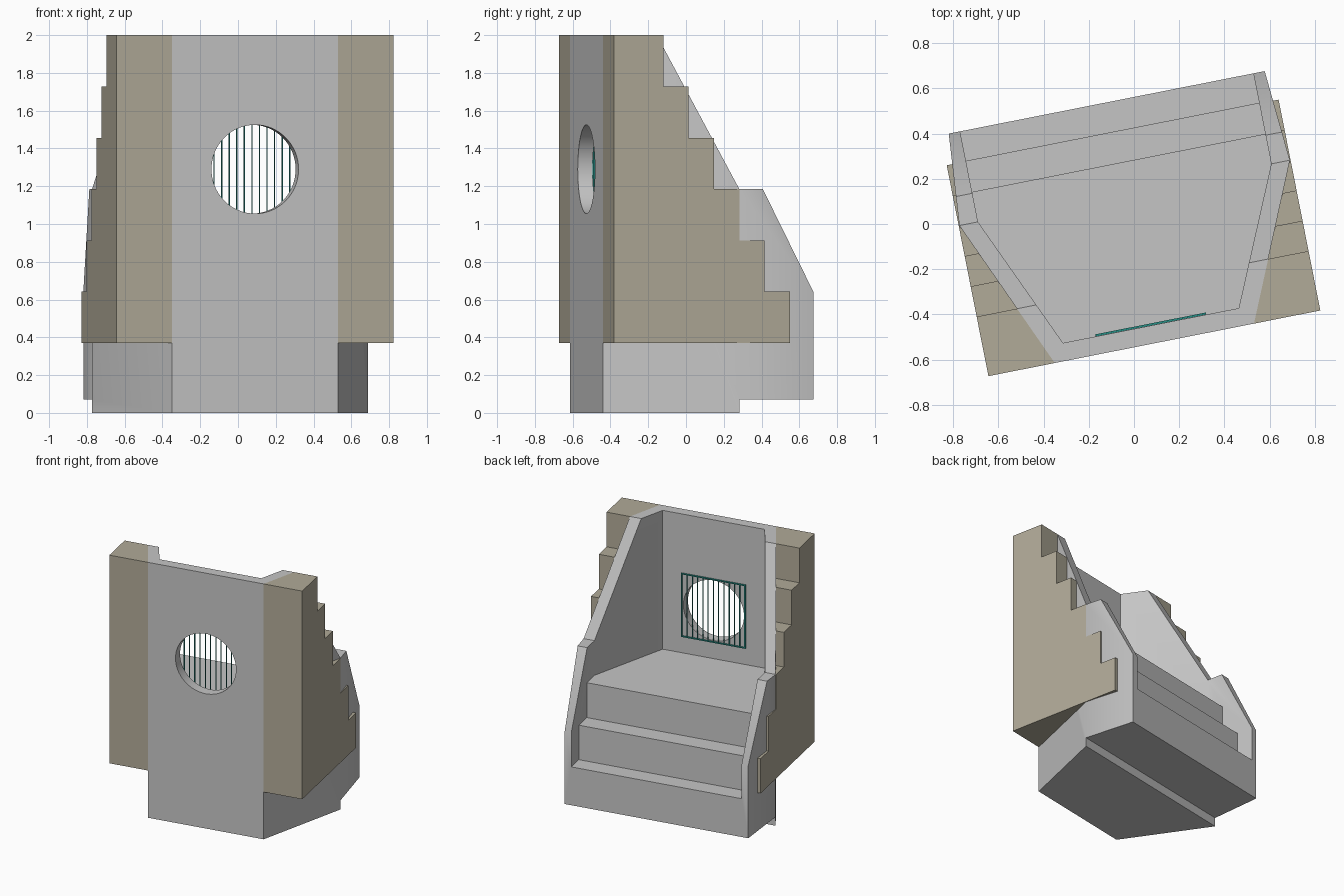
import bpy, bmesh, math
from mathutils import Matrix, Vector

if "Cube" in bpy.data.objects:
    bpy.data.objects.remove(bpy.data.objects["Cube"])

# The whole booth is turned a little about the vertical axis
PLACE = Matrix.Rotation(math.radians(11.19), 4, 'Z') @ Matrix.Translation((-0.014, 0, 0))
FRONT, MID, BACK = -0.535, 0.143, 0.551
STEP, RISE = 0.1365, 0.2717


def material(name, rgb):
    m = bpy.data.materials.new(name)
    m.use_nodes = True
    m.diffuse_color = (*rgb, 1)
    m.node_tree.nodes["Principled BSDF"].inputs["Base Color"].default_value = (*rgb, 1)
    return m


grey = material("stone grey", (0.56, 0.56, 0.56))
tan = material("sand tan", (0.44, 0.405, 0.315))
teal = material("grille teal", (0.02, 0.29, 0.25))


def to_object(name, bm, mat):
    bmesh.ops.recalc_face_normals(bm, faces=bm.faces)
    mesh = bpy.data.meshes.new(name)
    bm.to_mesh(mesh)
    bm.free()
    mesh.materials.append(mat)
    obj = bpy.data.objects.new(name, mesh)
    bpy.context.collection.objects.link(obj)
    return obj


def prism(name, points, sweep, mat):
    bm = bmesh.new()
    face = bm.faces.new([bm.verts.new(p) for p in points])
    ext = bmesh.ops.extrude_face_region(bm, geom=[face])
    moved = [g for g in ext["geom"] if isinstance(g, bmesh.types.BMVert)]
    bmesh.ops.translate(bm, verts=moved, vec=Vector(sweep))
    return to_object(name, bm, mat)


def combine(obj, cutter, operation):
    cutter.hide_render = True
    mod = obj.modifiers.new("cut", 'BOOLEAN')
    mod.operation, mod.object, mod.solver = operation, cutter, 'EXACT'
    bpy.context.view_layer.objects.active = obj
    bpy.ops.object.modifier_apply(modifier=mod.name)
    bpy.data.objects.remove(cutter)


def shaped(name, plan, side, mat):
    """Solid with the given plan outline (x, y) and side profile (y, z)."""
    obj = prism(name, [(x, y, -0.2) for x, y in plan], (0, 0, 2.5), mat)
    combine(obj, prism("profile", [(-1, y, z) for y, z in side], (2, 0, 0), mat), 'INTERSECT')
    return obj


def mirrored(half):
    return half + [(-x, y) for x, y in reversed(half)]


parts = []

# Main body: tapered plan, sloping side walls, raised rear underside
body = shaped("booth_body",
              mirrored([(0.449, FRONT), (0.745, MID), (0.712, BACK)]),
              [(-0.6, 0), (MID, 0), (MID, 0.07), (0.6, 0.07), (0.6, 0.542),
               (0.272, 1.185), (MID, 1.185), (-0.267, 2), (-0.6, 2)], grey)

# Hollow interior with floor and steps down to the rear
hollow = shaped("hollow",
                mirrored([(0.396, -0.455), (0.661, MID), (0.661, 0.7)]),
                [(-0.6, 0.913), (0.278, 0.913), (0.278, 0.64), (0.418, 0.64),
                 (0.418, 0.37), (0.8, 0.37), (0.8, 2.2), (-0.6, 2.2)], grey)
combine(body, hollow, 'DIFFERENCE')

# Round window through the front wall
bm = bmesh.new()
bmesh.ops.create_cone(bm, cap_ends=True, segments=64, radius1=0.235, radius2=0.235, depth=0.3,
                      matrix=Matrix.Translation((0, -0.5, 1.29)) @ Matrix.Rotation(math.pi / 2, 4, 'X'))
combine(body, to_object("window_cutter", bm, grey), 'DIFFERENCE')
parts.append(body)

# Stepped side panels
stairs = [(-0.6, 0.37), (-0.6, 2)]
for i in range(6):
    y = -0.267 + STEP * i
    stairs += [(y, 2 - RISE * i), (y, 2 - RISE * (i + 1))]
stairs[-1] = (stairs[-1][0], 0.37)
for side, s in (("left", 1), ("right", -1)):
    plan = [(0.449, FRONT), (0.748, FRONT), (0.748, 0.5), (0.716, 0.5), (0.745, MID)]
    parts.append(shaped(side + "_stepped_panel", [(s * x, y) for x, y in plan], stairs, tan))

# Window grille: square frame with thin upright bars
bm = bmesh.new()


def bar(x, z, w, h):
    bmesh.ops.create_cube(bm, size=1, matrix=Matrix.Translation((x, -0.45, z))
                          @ Matrix.Diagonal((w, 0.009, h, 1)))


HALF = 0.245
for s in (-1, 1):
    bar(s * HALF, 1.29, 0.009, 2 * HALF + 0.009)
    bar(0, 1.29 + s * HALF, 2 * HALF, 0.009)
for i in range(1, 12):
    bar(-HALF + 2 * HALF * i / 12, 1.29, 0.005, 2 * HALF)
parts.append(to_object("window_grille", bm, teal))

# Place everything and keep hard edges sharp
for obj in parts:
    obj.data.transform(PLACE)
    bpy.ops.object.select_all(action='DESELECT')
    obj.select_set(True)
    bpy.context.view_layer.objects.active = obj
    bpy.ops.object.shade_smooth_by_angle(angle=math.radians(30))
